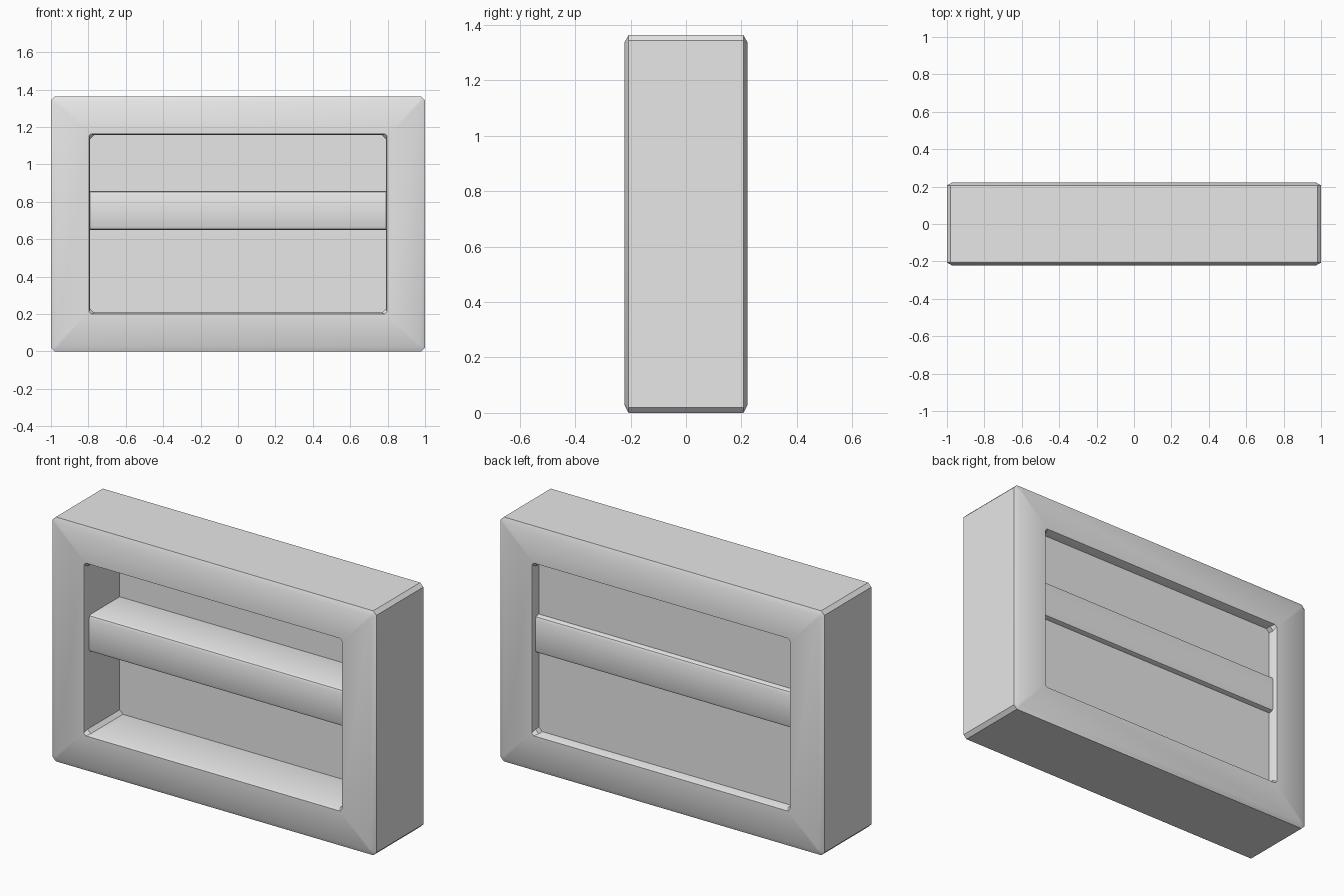
import bpy, bmesh

cube = bpy.data.objects.get("Cube")
if cube:
    bpy.data.objects.remove(cube, do_unlink=True)

MID_Z = 0.682

grey = bpy.data.materials.new("plain_grey")
grey.use_nodes = True
colour = (0.8, 0.8, 0.8, 1)
grey.diffuse_color = colour
grey.node_tree.nodes["Principled BSDF"].inputs["Base Color"].default_value = colour


def finish(name, bm):
    bmesh.ops.recalc_face_normals(bm, faces=bm.faces)
    mesh = bpy.data.meshes.new(name)
    bm.to_mesh(mesh)
    bm.free()
    mesh.materials.append(grey)
    obj = bpy.data.objects.new(name, mesh)
    bpy.context.collection.objects.link(obj)
    bpy.ops.object.select_all(action='DESELECT')
    obj.select_set(True)
    bpy.context.view_layer.objects.active = obj
    bpy.ops.object.shade_smooth_by_angle(angle=0.55)
    return obj


def ring(bm, hx, hz, cut, y):
    """Rectangle with clipped corners, standing at depth y."""
    quarter = [(hx, hz - cut), (hx - cut, hz)]
    pts = quarter + [(-x, z) for x, z in reversed(quarter)]
    pts += [(-x, -z) for x, z in pts]
    return [bm.verts.new((x, y, MID_Z + z)) for x, z in pts]


def box(name, half_x, y0, y1, z0, z1):
    bm = bmesh.new()
    bmesh.ops.create_cube(bm, size=1)
    for v in bm.verts:
        v.co.x *= half_x * 2
        v.co.y = y0 if v.co.y < 0 else y1
        v.co.z = z0 if v.co.z < 0 else z1
    return bm


# Frame: one side's profile from inside to outside, then mirrored in depth
side = [(0.79, 0.475, 0.02, 0.2), (0.797, 0.482, 0.012, 0.222),
        (0.972, 0.654, 0.01, 0.222), (1.0, 0.682, 0.02, 0.207)]
profile = [(a, b, c, -y) for a, b, c, y in side] + side[::-1]
bm = bmesh.new()
rings = [ring(bm, *p) for p in profile]
for i, a in enumerate(rings):
    b = rings[(i + 1) % len(rings)]
    for j in range(len(a)):
        k = (j + 1) % len(a)
        bm.faces.new((a[j], a[k], b[k], b[j]))
finish("frame", bm)

# Thin panel set near the back of the opening
finish("back_panel", box("back_panel", 0.793, 0.085, 0.168, 0.203, 1.161))

# Horizontal bar with softened long edges
bm = box("cross_bar", 0.793, -0.185, 0.2, 0.65, 0.858)
long_edges = [e for e in bm.edges
              if abs(e.verts[0].co.x - e.verts[1].co.x) > 0.1]
bmesh.ops.bevel(bm, geom=long_edges, offset=0.02, segments=2,
                profile=0.5, affect='EDGES')
finish("cross_bar", bm)
